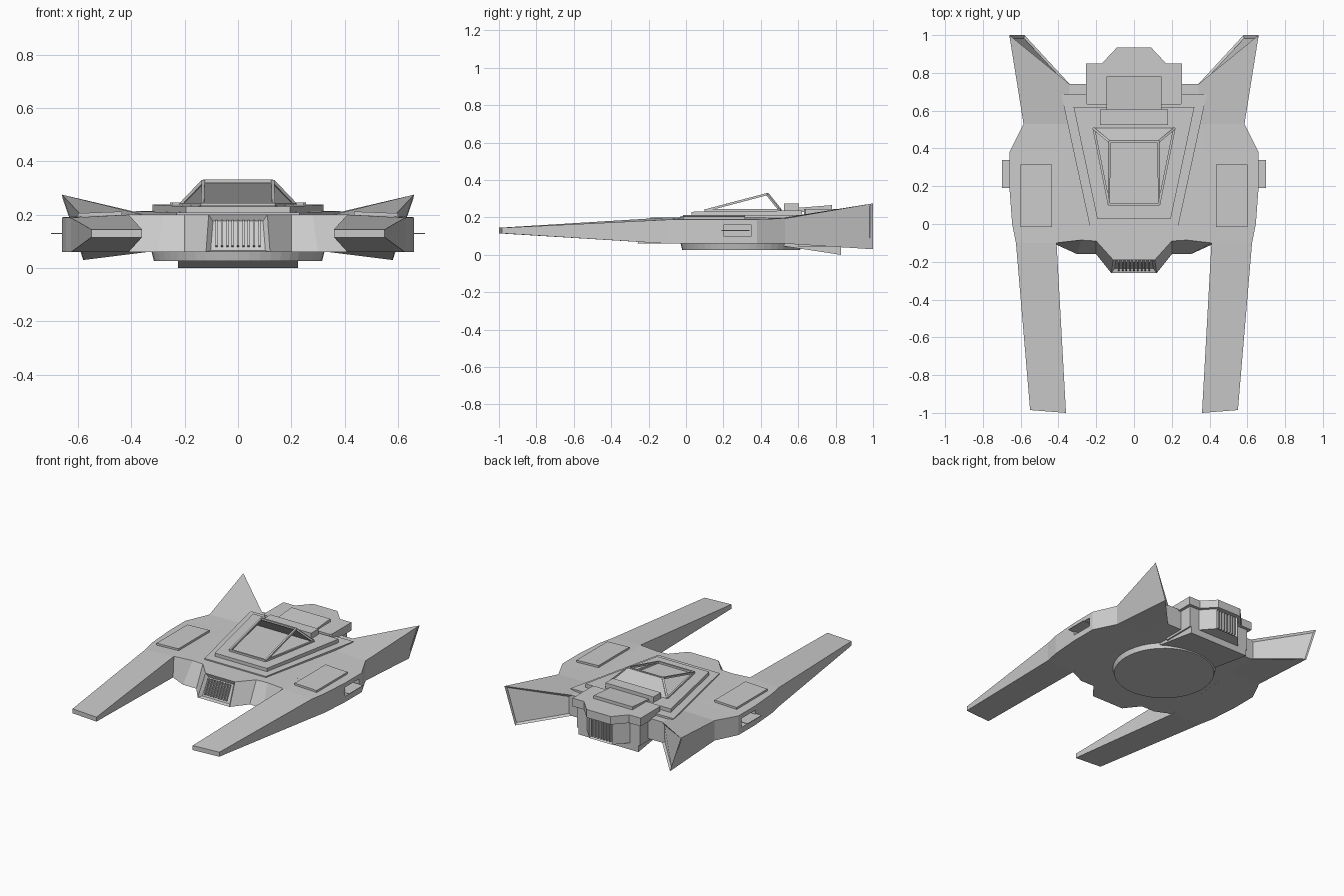
import bpy, bmesh
from math import pi
from mathutils import Vector, Matrix

if "Cube" in bpy.data.objects:
    bpy.data.objects.remove(bpy.data.objects["Cube"])


def finish(name, bm, mirror=False):
    bmesh.ops.recalc_face_normals(bm, faces=bm.faces[:])
    me = bpy.data.meshes.new(name)
    bm.to_mesh(me)
    bm.free()
    ob = bpy.data.objects.new(name, me)
    bpy.context.collection.objects.link(ob)
    if mirror:
        ob.modifiers.new("Mirror", 'MIRROR')
    return ob


def add_loft(bm, rings):
    rows = [[bm.verts.new(p) for p in r] for r in rings]
    n = len(rows[0])
    for a, b in zip(rows, rows[1:]):
        for i in range(n):
            bm.faces.new((a[i], a[(i + 1) % n], b[(i + 1) % n], b[i]))
    bm.faces.new(rows[0])
    bm.faces.new(rows[-1])
    bmesh.ops.recalc_face_normals(bm, faces=bm.faces[:])


def recess(bm, near, thickness, depth):
    # sink a panel into the face closest to a point
    f = min(bm.faces, key=lambda f: (f.calc_center_median() - Vector(near)).length)
    bmesh.ops.inset_individual(bm, faces=[f], thickness=thickness, depth=-depth)


def both(half):
    return half + [(-p[0],) + tuple(p[1:]) for p in reversed(half)]


def plate(name, half, z0, z1, mirror=False, symmetric=True, shrink=1.0):
    # half outline, z0/z1 may be functions of (x, y)
    pts = both(half) if symmetric else half
    h = lambda z, p: z(*p) if callable(z) else z
    bm = bmesh.new()
    add_loft(bm, [[(p[0], p[1], h(z0, p)) for p in pts],
                  [(p[0], p[1], h(z1, p)) for p in pts]])
    return finish(name, bm, mirror)


def box(name, x, y, z, mirror=False):
    out = [(x[0], y[0]), (x[1], y[0]), (x[1], y[1]), (x[0], y[1])]
    return plate(name, out, z[0], z[1], mirror, False)


def add_bar(bm, a, b, w, d):
    a, b = Vector(a), Vector(b)
    m = Matrix.LocRotScale((a + b) / 2, (b - a).to_track_quat('Z', 'Y'),
                           (w, d, (b - a).length))
    bmesh.ops.create_cube(bm, size=1, matrix=m)


# central hull with forward-sloping nose
bm = bmesh.new()
low = [(.12, -.26), (.2, -.16), (.3, -.16), (.41, -.11), (.34, .74)]
high = [(.11, -.19), (.2, -.09), (.28, -.085), (.41, -.1), (.34, .74)]
add_loft(bm, [[(x, y, .06) for x, y in both(low)],
              [(x, y, .2) for x, y in both(high)]])
recess(bm, (0, -.225, .13), .024, .02)
finish("hull", bm)

# side hulls: long front prongs flowing into flared rear fins
stations = [  # inner x, y; outer x, y; top z, bottom z
    (.36, -1, .55, -.985, .145, .145, .115),
    (.41, -.1, .625, -.1, .2, .188, .06),
    (.40, .0, .645, .0, .2, .19, .06),
    (.385, .2, .66, .2, .2, .19, .06),
    (.37, .38, .66, .38, .2, .19, .06),
    (.357, .53, .585, .53, .2, .195, .06)]
rings = [[(a, b, zi), (c, d, zo), (c, d, zb), (a, b, zb)]
         for a, b, c, d, zi, zo, zb in stations]
rings.append([(.34, .74, .2), (.66, 1, .275), (.58, 1, .03), (.34, .74, .06)])
bm = bmesh.new()
add_loft(bm, rings)
recess(bm, (.48, .87, .14), .018, .012)
side = finish("side_hull", bm)
cutter = box("slot_cutter", (.62, .72), (.2, .35), (.1, .16))
cutter.hide_render = True
cutter.display_type = 'WIRE'
cut = side.modifiers.new("Slot", 'BOOLEAN')
cut.operation = 'DIFFERENCE'
cut.object = cutter
side.modifiers.new("Mirror", 'MIRROR')

# side slot fins and top hatches
box("slot_fin", (.6, .7), (.19, .34), (.128, .132), True)
plate("hatch", [(.435, -.015), (.6, -.015), (.6, .315), (.435, .315)], .17,
      lambda x, y: .212 - (x - .435) * .04, True, False)

# stepped deck plates
plate("lower_deck", [(.23, -.03), (.385, .685)], .18, lambda x, y: .208 + .008 * y)
plate("upper_deck", [(.195, .03), (.32, .62)], .19, lambda x, y: .23 + .012 * y)

# open canopy: frame bars and a solid rear panel
bm = bmesh.new()
for s in (1, -1):
    front, top, rear = (s * .133, .105, .238), (s * .13, .435, .325), (s * .213, .505, .238)
    for a, b in ((front, top), (front, rear), (top, rear)):
        add_bar(bm, a, b, .012, .012)
for y, z, w in ((.105, .238, .135), (.435, .325, .132)):
    add_bar(bm, (-w, y, z), (w, y, z), .012, .012)
finish("canopy_frame", bm)
bm = bmesh.new()
add_loft(bm, [[(x, y + o, z) for x, y, z in
               both([(.213, .5, .235), (.13, .43, .328)])] for o in (0, .01)])
finish("canopy_rear_panel", bm)

# equipment behind the canopy
box("rear_housing", (-.18, .18), (.525, .605), (.2, .275))
plate("engine_cover", [(.145, .605), (.145, .78)], .23,
      lambda x, y: .252 + (y - .605) * .08)

# engine block: cap, body with recessed rear grille, lower wedge
plate("engine_cap", [(.245, .63), (.255, .64), (.255, .85), (.17, .85), (.09, .935)], .19, .245)
bm = bmesh.new()
out = both([(.235, .6), (.235, .83), (.16, .83), (.085, .915)])
add_loft(bm, [[(x, y, z) for x, y in out] for z in (.045, .2)])
recess(bm, (0, .915, .12), .014, .02)
finish("engine_body", bm)
plate("engine_wedge", [(.225, .5), (.225, .83)], lambda x, y: .05 - .05 * (y - .5) / .33, .065)

# grille slats, front and rear
bm = bmesh.new()
for i in range(9):
    x = -.08 + i * .02
    add_bar(bm, (x, -.242, .082), (x, -.196, .176), .008, .014)
finish("nose_grille", bm)
bm = bmesh.new()
for i in range(7):
    x = -.066 + i * .022
    add_bar(bm, (x, .903, .058), (x, .903, .187), .009, .02)
finish("rear_grille", bm)

# round plate underneath
bm = bmesh.new()
bmesh.ops.create_cone(bm, cap_ends=True, segments=48, radius1=.315, radius2=.325,
                      depth=.04, matrix=Matrix.Translation((0, .295, .046)))
finish("belly_disc", bm)
